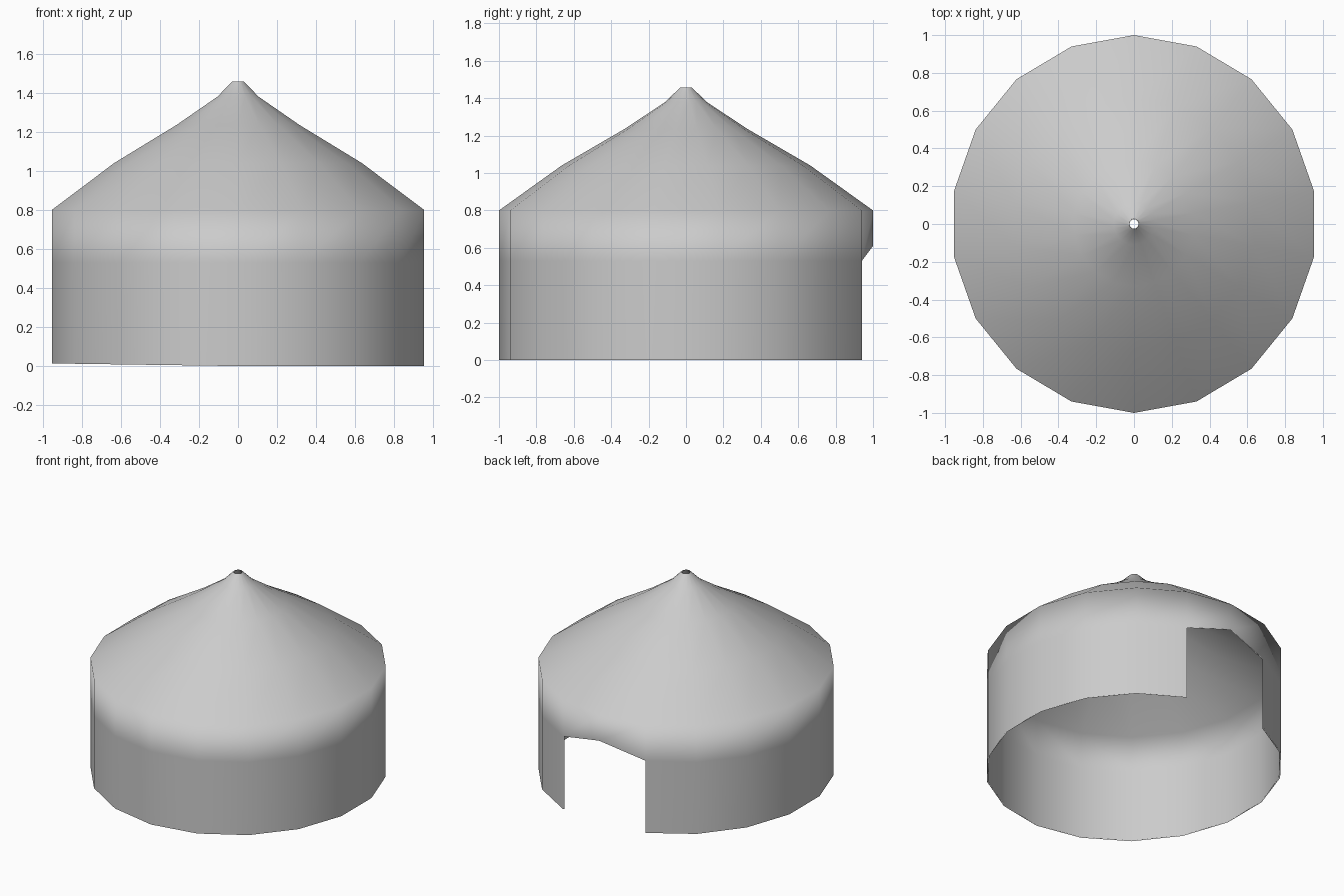
import bpy, bmesh, math

if "Cube" in bpy.data.objects:
    bpy.data.objects.remove(bpy.data.objects["Cube"])

SIDES = 18
SX = 0.968          # slightly narrower across x

# (radius, height) from ground to smoke hole; second ring is the door lintel level
profile = [(1.0, 0.0), (1.0, 0.53), (1.0, 0.80), (0.665, 1.04),
           (0.33, 1.235), (0.11, 1.38), (0.032, 1.457)]

# Canvas shell: wall and roof lofted from rings
bm = bmesh.new()
rings = []
for level, (r, z) in enumerate(profile):
    ring = []
    for i in range(SIDES):
        a = math.pi / 2 + i * 2 * math.pi / SIDES
        x, y = r * SX * math.cos(a), r * math.sin(a)
        h = z
        if level == 0:
            h = 0.014 * max(0.0, -x)      # hem lifts a little on one side
        if level == 1 and i == 0:
            h = 0.61                      # peak of the door opening
        ring.append(bm.verts.new((x, y, h)))
    rings.append(ring)

for level in range(len(rings) - 1):
    lo, hi = rings[level], rings[level + 1]
    for i in range(SIDES):
        # Door opening: two lower panels at the back are left out
        if level == 0 and i in (0, SIDES - 1):
            continue
        j = (i + 1) % SIDES
        bm.faces.new((lo[i], lo[j], hi[j], hi[i]))

loose = [v for v in bm.verts if not v.link_faces]
bmesh.ops.delete(bm, geom=loose, context='VERTS')
for f in bm.faces:
    f.smooth = True

mesh = bpy.data.meshes.new("tent_canvas")
bm.to_mesh(mesh)
bm.free()
tent = bpy.data.objects.new("tent_canvas", mesh)
bpy.context.collection.objects.link(tent)

# Thin cloth thickness, grown inwards
solid = tent.modifiers.new("thickness", 'SOLIDIFY')
solid.thickness = 0.01
solid.offset = -1

# Soft shading that keeps the wall evenly lit up to the eave
wn = tent.modifiers.new("soft_normals", 'WEIGHTED_NORMAL')
wn.mode = 'FACE_AREA'
wn.weight = 80
